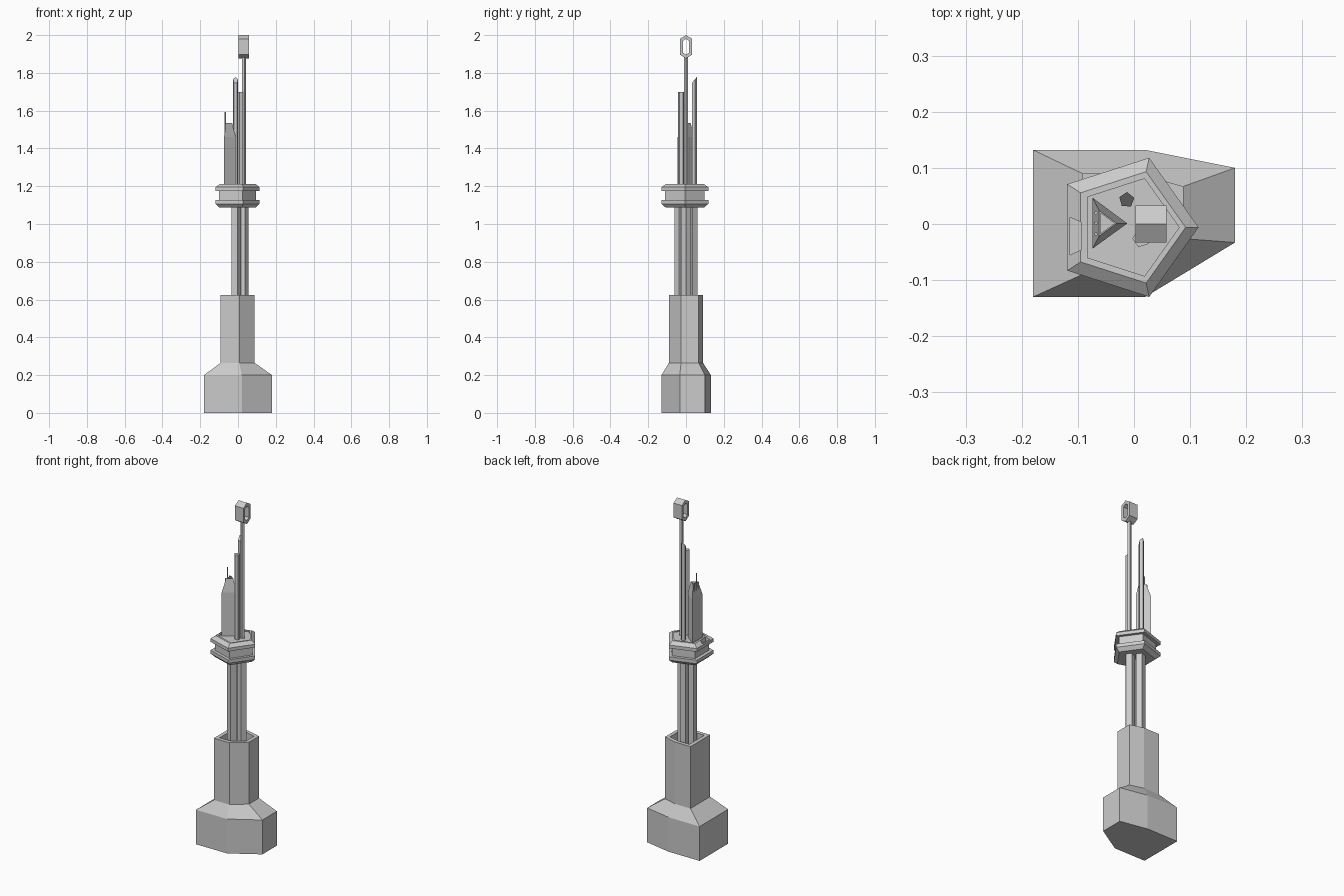
import bpy, math

if "Cube" in bpy.data.objects:
    bpy.data.objects.remove(bpy.data.objects["Cube"])


def loft(name, rings, closed=False):
    """Skin successive rings of (x, y, z) points; cap the ends, or join last to first."""
    n, m = len(rings[0]), len(rings)
    verts = [p for r in rings for p in r]
    faces = []
    for k in range(m if closed else m - 1):
        a, b = k * n, ((k + 1) % m) * n
        faces += [(a + i, a + (i + 1) % n, b + (i + 1) % n, b + i) for i in range(n)]
    if not closed:
        faces += [tuple(reversed(range(n))), tuple(range((m - 1) * n, m * n))]
    me = bpy.data.meshes.new(name)
    me.from_pydata(verts, [], faces)
    ob = bpy.data.objects.new(name, me)
    bpy.context.collection.objects.link(ob)
    return ob


def ring(pts, z, s=1.0, c=(0, 0)):
    return [(c[0] + (x - c[0]) * s, c[1] + (y - c[1]) * s, z) for x, y in pts]


def pentagon(cx, cy, r, start=0.0):
    return [(cx + r * math.cos(start + i * math.tau / 5),
             cy + r * math.sin(start + i * math.tau / 5)) for i in range(5)]


def pillar(name, cx, cy, r, z0, z1, start=0.0, slope=0.0):
    pts = pentagon(cx, cy, r, start)
    top = [(x, y, z1 + slope * (y - cy - r)) for x, y in pts]
    return loft(name, [ring(pts, z0), top])


# Broad plinth tapering into a hollow-topped shaft
base = [(-.18, -.13), (.02, -.13), (.18, -.033), (.18, .1), (.02, .132), (-.18, .132)]
shaft = [(-.092, -.09), (.007, -.09), (.088, -.026), (.088, .067), (.007, .09), (-.092, .09)]
loft("base_tower", [ring(base, 0), ring(base, .2), ring(shaft, .265), ring(shaft, .625),
                    ring(shaft, .625, .76), ring(shaft, .56, .76)])

# Three columns carrying the platform
for i, (x, y) in enumerate([(-.012, .035), (-.012, -.036), (.028, 0)]):
    pillar(f"support_column_{i + 1}", x, y, .027, .55, 1.1)

# Double-rimmed pentagonal platform
hub = [(.115, -.006), (.027, .118), (-.119, .071), (-.119, -.083), (.027, -.13)]
levels = [(1.087, .82), (1.107, 1), (1.127, 1), (1.127, .84), (1.176, .84),
          (1.176, 1), (1.195, 1), (1.212, .8), (1.212, .7), (1.207, .7)]
platform = loft("platform", [ring(hub, z, s, (0, -.006)) for z, s in levels])

# Small notch in the rim
notch_pts = [(-.114, -.055), (-.094, -.046), (-.094, .003), (-.114, .012)]
notch = loft("notch_cutter", [ring(notch_pts, 1.187), ring(notch_pts, 1.25)])
notch.hide_render = True
notch.hide_viewport = True
cut = platform.modifiers.new("notch", 'BOOLEAN')
cut.operation = 'DIFFERENCE'
cut.solver = 'EXACT'
cut.object = notch

# Triangular tower with a tapered top
tri = [(-.074, -.044), (-.012, .001), (-.074, .047)]
c = (-.05, .001)
loft("triangular_tower", [ring(tri, 1.2), ring(tri, 1.46), ring(tri, 1.535, .5, c),
                          ring(tri, 1.535, .4, c), ring(tri, 1.525, .4, c)])

# Antennas on the triangular tower
for i, (y, z) in enumerate([(-.018, 1.535), (.001, 1.592), (.02, 1.535)]):
    pillar(f"antenna_{i + 1}", -.068, y, .0035, 1.46, z)

# Tall upper pillars and the central mast
pillar("back_spire", -.013, .043, .014, 1.2, 1.778, math.radians(15), 1.2)
pillar("front_spire", .013, -.026, .016, 1.2, 1.7, math.pi)
pillar("mast", .031, 0, .0115, 1.2, 1.885)

# Hexagonal ring at the top of the mast
outer = [(0, 2.0), (.033, 1.98), (.033, 1.897), (0, 1.876), (-.033, 1.897), (-.033, 1.98)]
inner = [(0, 1.98), (.017, 1.969), (.017, 1.908), (0, 1.897), (-.017, 1.908), (-.017, 1.969)]
loft("mast_ring", [[(x, y, z) for y, z in p] for x, p in
                   [(.003, outer), (.003, inner), (.058, inner), (.058, outer)]], closed=True)

# Make every normal point outward
import bmesh
for ob in bpy.context.collection.objects:
    bm = bmesh.new()
    bm.from_mesh(ob.data)
    bmesh.ops.recalc_face_normals(bm, faces=bm.faces)
    bm.to_mesh(ob.data)
    bm.free()
